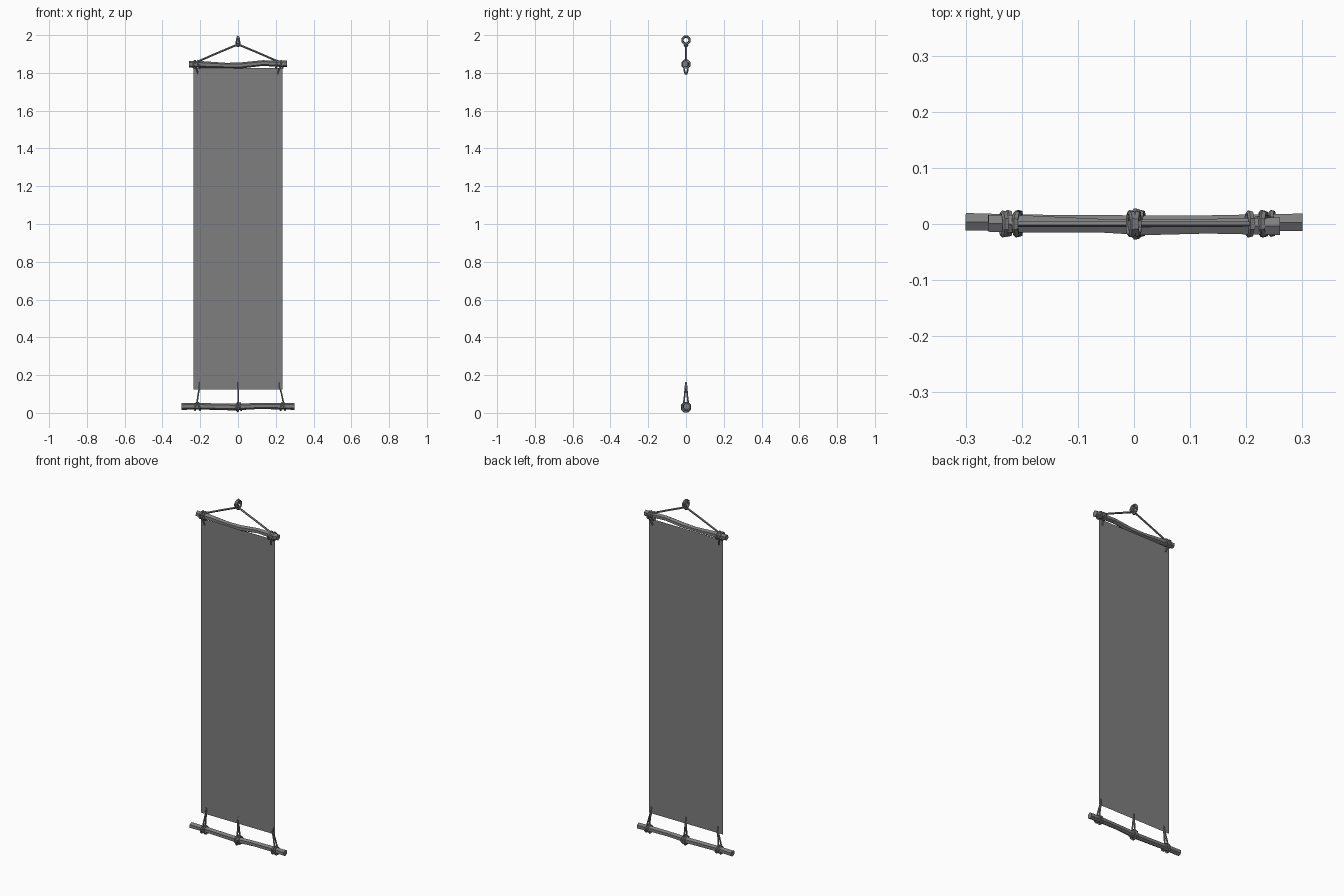
import bpy, bmesh, math
from mathutils import Vector

cube = bpy.data.objects.get("Cube")
if cube:
    bpy.data.objects.remove(cube, do_unlink=True)

grey = bpy.data.materials.new("mid_grey")
grey.use_nodes = True
colour = (0.21, 0.21, 0.21, 1)
grey.diffuse_color = colour
grey.node_tree.nodes["Principled BSDF"].inputs["Base Color"].default_value = colour


def finish(name, bm):
    mesh = bpy.data.meshes.new(name)
    bm.normal_update()
    bm.to_mesh(mesh)
    bm.free()
    mesh.materials.append(grey)
    obj = bpy.data.objects.new(name, mesh)
    bpy.context.collection.objects.link(obj)
    return obj


def sweep(name, points, radii, sides=6, closed=False):
    """Flat-sided tube along a path; radii is one number or one per point."""
    pts = [Vector(p) for p in points]
    n = len(pts)
    if not isinstance(radii, (list, tuple)):
        radii = [radii] * n
    bm = bmesh.new()
    rings = []
    for i, p in enumerate(pts):
        if closed:
            t = pts[(i + 1) % n] - pts[i - 1]
        else:
            t = pts[min(i + 1, n - 1)] - pts[max(i - 1, 0)]
        t.normalize()
        ref = Vector((1, 0, 0)) if abs(t.x) < 0.6 else Vector((0, 1, 0))
        if not closed and abs((pts[-1] - pts[0]).normalized().x) > 0.6:
            ref = Vector((0, 1, 0))
        u = (ref - t * ref.dot(t)).normalized()
        v = t.cross(u)
        rings.append([bm.verts.new(p + radii[i] * (u * math.cos(a) + v * math.sin(a)))
                      for a in (math.tau * (k + 0.5) / sides for k in range(sides))])
    for i in range(n if closed else n - 1):
        a, b = rings[i], rings[(i + 1) % n]
        for k in range(sides):
            j = (k + 1) % sides
            bm.faces.new((a[k], a[j], b[j], b[k]))
    if not closed:
        bm.faces.new(rings[0][::-1])
        bm.faces.new(rings[-1])
    return finish(name, bm)


def wrap(name, x, y, z, radius, thick=0.006, lean=0.0, sides=8):
    """Cord ring around the x axis, leaning sideways with height."""
    path = []
    for k in range(sides):
        a = math.tau * (k + 0.5) / sides
        path.append((x + lean * math.sin(a), y + radius * math.cos(a), z + radius * math.sin(a)))
    return sweep(name, path, thick, 5, True)


# Cloth sheet
bm = bmesh.new()
bm.faces.new([bm.verts.new((x, 0, z)) for x, z in
              ((-0.235, 0.125), (0.235, 0.125), (0.235, 1.825), (-0.235, 1.825))])
finish("banner_cloth", bm)

# Gnarled wooden rods
sweep("upper_rod",
      [(-0.26, 0.001, 1.846), (-0.2, 0, 1.845), (-0.06, -0.003, 1.839),
       (0.02, -0.006, 1.84), (0.13, -0.004, 1.852), (0.26, -0.004, 1.848)],
      [0.017, 0.018, 0.014, 0.016, 0.015, 0.018])
sweep("lower_rod",
      [(-0.3, 0.004, 0.034), (-0.2, 0.002, 0.035), (-0.02, 0, 0.031),
       (0.1, 0.001, 0.036), (0.2, 0.002, 0.036), (0.3, 0.003, 0.034)],
      [0.018, 0.017, 0.018, 0.016, 0.017, 0.018])

# Cord wraps around the rods
for i, (x, lean) in enumerate(((-0.232, 0.004), (-0.208, -0.004), (0.206, 0.004), (0.232, -0.004))):
    wrap(f"upper_wrap_{i}", x, 0, 1.846, 0.02, 0.006, lean)
for i, (x, lean) in enumerate(((-0.224, 0.004), (-0.205, -0.004), (-0.006, 0.003),
                               (0.014, -0.003), (0.229, 0.004), (0.246, -0.003))):
    wrap(f"lower_wrap_{i}", x, 0.001, 0.0335, 0.0205, 0.0055, lean)
wrap("lower_knot", 0.004, 0, 0.03, 0.024, 0.006, 0.006)

# Cords from the lower rod, looped through the cloth
for name, foot, top in (("right", -0.217, -0.203), ("middle", 0.003, 0.001), ("left", 0.241, 0.222)):
    for side, y in (("front", -0.006), ("back", 0.006)):
        sweep(f"lower_cord_{name}_{side}",
              [(foot, y * 2, 0.053), ((foot + top) / 2, y, 0.1), (top, y * 0.6, 0.135), (top, 0, 0.162)],
              0.0045, 5)

# Small loops tying the cloth to the upper rod
for name, s in (("right", -1), ("left", 1)):
    sweep(f"upper_tie_{name}",
          [(s * 0.224, -0.012, 1.832), (s * 0.215, -0.008, 1.81), (s * 0.212, -0.004, 1.795),
           (s * 0.212, 0.004, 1.795), (s * 0.215, 0.008, 1.81), (s * 0.224, 0.012, 1.832)],
          0.0045, 5, True)
    # Hanging cord up to the central knot
    sweep(f"hanging_cord_{name}",
          [(s * 0.218, 0, 1.858), (s * 0.11, 0, 1.905), (0, 0, 1.951)], 0.0055, 5)

# Central knot and hanging loop
wrap("hanging_loop_right", -0.005, 0, 1.974, 0.0195, 0.006, 0.004)
wrap("hanging_loop_left", 0.006, 0, 1.972, 0.0195, 0.006, -0.003)
sweep("hanging_knot", [(0, 0, 1.937), (0, 0, 1.946), (0, 0, 1.957)], [0.007, 0.013, 0.008])
